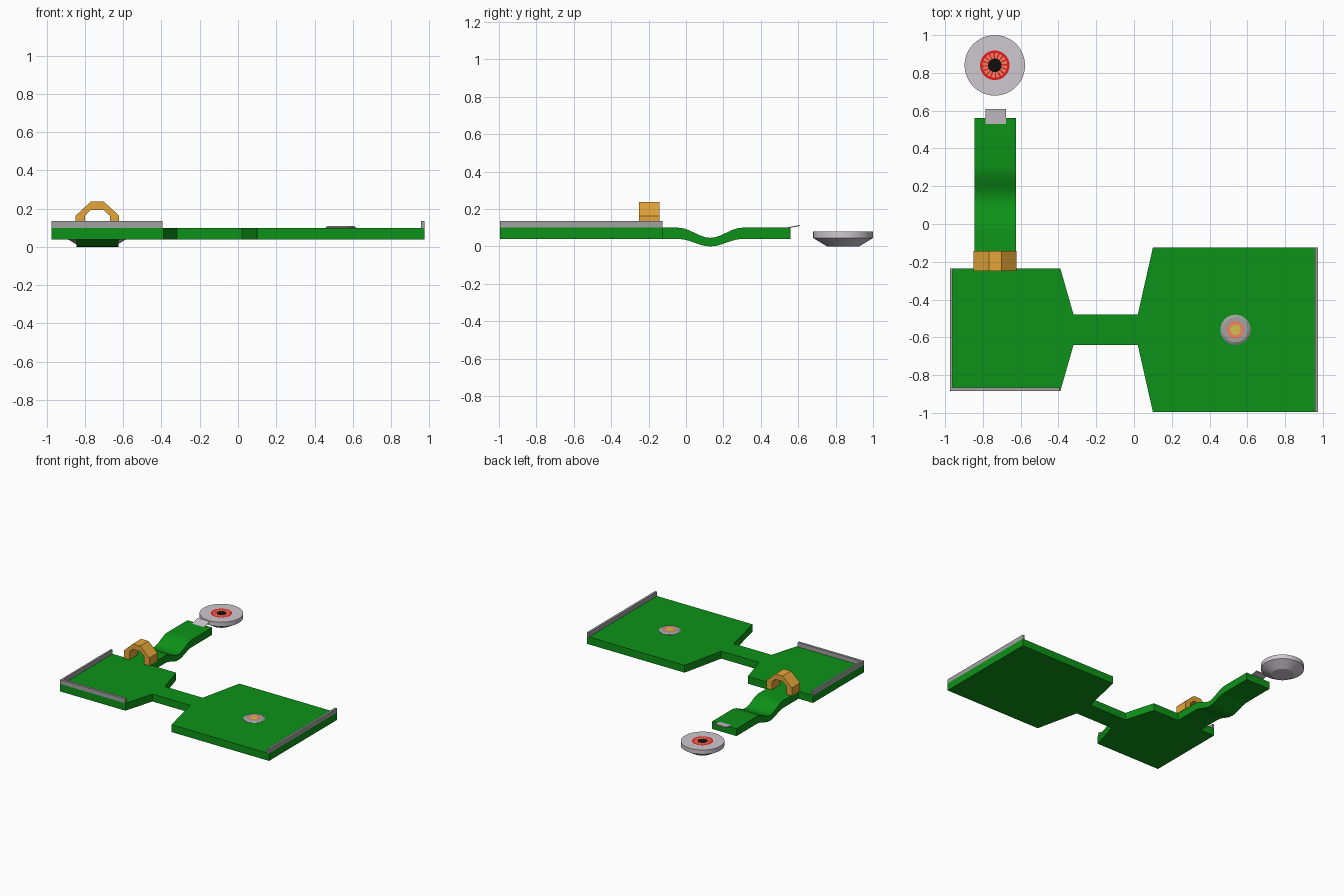
import bpy, bmesh, math
from mathutils import Vector

if "Cube" in bpy.data.objects:
    bpy.data.objects.remove(bpy.data.objects["Cube"])


def material(name, rgb):
    m = bpy.data.materials.new(name)
    m.diffuse_color = (*rgb, 1)
    m.use_nodes = True
    m.node_tree.nodes["Principled BSDF"].inputs["Base Color"].default_value = m.diffuse_color
    return m


GREEN = material("turf", (0.004, 0.29, 0.009))
ORANGE = material("orange", (0.78, 0.38, 0.04))
GREY = material("grey", (0.36, 0.36, 0.36))
PALE = material("pale_metal", (0.62, 0.58, 0.62))
RED = material("red", (0.8, 0.01, 0.01))
SALMON = material("salmon", (0.9, 0.22, 0.12))
YELLOW = material("yellow", (0.65, 0.52, 0.08))
BLACK = material("black", (0.005, 0.005, 0.005))


def finish(name, bm, mats):
    bmesh.ops.remove_doubles(bm, verts=bm.verts, dist=1e-6)
    bmesh.ops.recalc_face_normals(bm, faces=bm.faces)
    me = bpy.data.meshes.new(name)
    bm.to_mesh(me)
    bm.free()
    for m in mats:
        me.materials.append(m)
    ob = bpy.data.objects.new(name, me)
    bpy.context.collection.objects.link(ob)
    return ob


def extrude(name, outline, offset, mat):
    """Extrude a closed 3D outline along an offset."""
    bm = bmesh.new()
    f = bm.faces.new([bm.verts.new(p) for p in outline])
    r = bmesh.ops.extrude_face_region(bm, geom=[f], use_keep_orig=True)
    bmesh.ops.translate(bm, vec=Vector(offset),
                        verts=[g for g in r["geom"] if isinstance(g, bmesh.types.BMVert)])
    return finish(name, bm, [mat])


def box(name, x0, x1, y0, y1, z0, z1, mat):
    return extrude(name, [(x0, y0, z0), (x1, y0, z0), (x1, y1, z0), (x0, y1, z0)],
                   (0, 0, z1 - z0), mat)


def lathe(name, cx, cy, profile, mats, pick, n=32):
    """Spin an (r, z) profile; pick(band, segment) gives the material slot."""
    bm = bmesh.new()
    rings = []
    for r, z in profile:
        if r == 0:
            rings.append([bm.verts.new((cx, cy, z))] * n)
        else:
            rings.append([bm.verts.new((cx + r * math.cos(2 * math.pi * i / n),
                                        cy + r * math.sin(2 * math.pi * i / n), z))
                          for i in range(n)])
    for b, (lo, hi) in enumerate(zip(rings, rings[1:])):
        for i in range(n):
            j = (i + 1) % n
            f = bm.faces.new(list(dict.fromkeys([lo[i], lo[j], hi[j], hi[i]])))
            f.material_index = pick(b, i)
    return finish(name, bm, mats)


# Two platforms joined by a narrow neck
deck = [(-0.975, -0.885), (-0.39, -0.885), (-0.32, -0.64), (0.02, -0.64),
        (0.10, -0.995), (0.975, -0.995), (0.975, -0.125), (0.10, -0.125),
        (0.02, -0.48), (-0.32, -0.48), (-0.39, -0.235), (-0.975, -0.235)]
extrude("deck", [(x, y, 0.04) for x, y in deck], (0, 0, 0.06), GREEN)

# Low border walls
box("left_wall", -0.975, -0.96, -0.885, -0.235, 0.10, 0.135, GREY)
box("front_wall", -0.96, -0.395, -0.885, -0.865, 0.10, 0.135, GREY)
box("right_wall", 0.957, 0.975, -0.995, -0.125, 0.10, 0.135, GREY)

# Lane with a dip
ys = [-0.235] + [-0.04 + 0.34 * i / 12 for i in range(13)] + [0.56]
dip = [0.028 * (1 - math.cos(2 * math.pi * max(0, min(1, (y + 0.04) / 0.34)))) for y in ys]
dip = [d * 0.04 / 0.056 for d in dip]
top = [(-0.845, y, 0.10 - 1.35 * d) for y, d in zip(ys, dip)]
low = [(-0.845, y, 0.04 - d) for y, d in zip(ys, dip)]
lane = extrude("dipped_lane", top + low[::-1], (0.22, 0, 0), GREEN)
lane.data.polygons.foreach_set("use_smooth", [False] * len(lane.data.polygons))
bpy.context.view_layer.objects.active = lane
lane.select_set(True)
bpy.ops.object.shade_smooth_by_angle(angle=math.radians(35))

# Thin launch lip at the lane end
extrude("launch_lip", [(-0.785, 0.52, 0.098), (-0.785, 0.61, 0.115),
                       (-0.785, 0.61, 0.109), (-0.785, 0.52, 0.094)], (0.107, 0, 0), PALE)

# Half-octagon arch over the lane entrance
half_out = [(0.114, 0.10), (0.114, 0.163), (0.033, 0.238)]
half_in = [(0.033, 0.194), (0.065, 0.163), (0.065, 0.10)]
right = [(x, z) for x, z in half_out]
arch = (right + [(-x, z) for x, z in right[::-1]]
        + [(-x, z) for x, z in half_in[::-1]] + half_in)
extrude("arch", [(-0.735 + x, -0.25, z) for x, z in arch], (0, 0.107, 0), ORANGE)

# Floating dish with a spoked target on top
dish = [(0, 0), (0.085, 0), (0.16, 0.045), (0.16, 0.08), (0.078, 0.08),
        (0.066, 0.08), (0.036, 0.08), (0, 0.08)]


def dish_slot(band, seg):
    if band < 4:
        return 0
    if band == 4:
        return 1
    if band == 5:
        return 1 if seg % 3 == 0 else 2
    return 3


lathe("target_dish", -0.737, 0.84, dish, [PALE, RED, SALMON, BLACK], dish_slot, 48)

# Stepped cup on the right platform
cup = [(0, 0.099), (0.08, 0.099), (0.08, 0.102), (0.066, 0.11), (0.046, 0.11),
       (0.028, 0.11), (0, 0.11)]
lathe("cup", 0.537, -0.56, cup, [GREY, SALMON, YELLOW],
      lambda b, i: max(0, b - 3))
